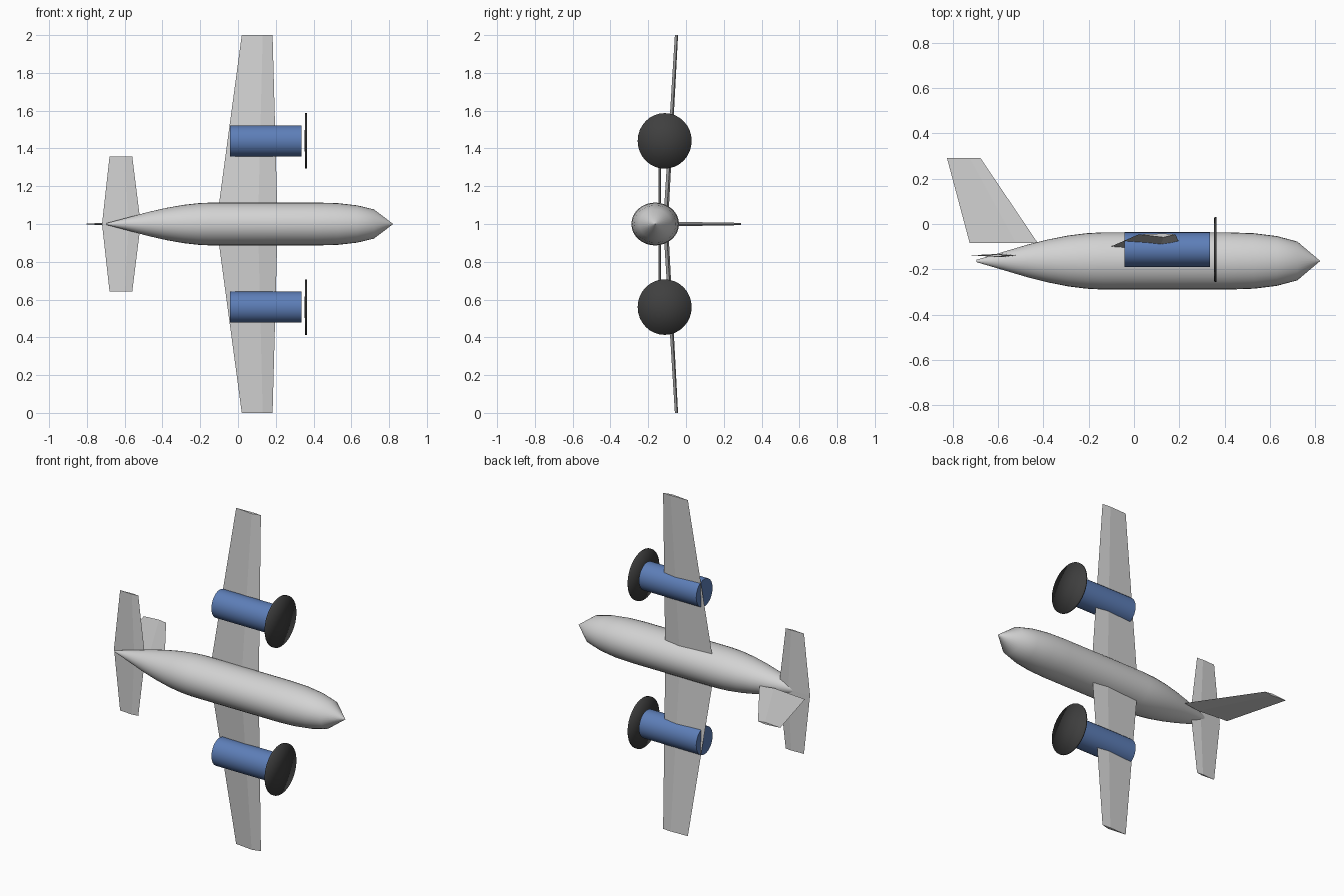
import bpy, bmesh, math
from mathutils import Matrix, Vector

cube = bpy.data.objects.get("Cube")
if cube:
    bpy.data.objects.remove(cube)


def material(name, rgb):
    m = bpy.data.materials.new(name)
    m.use_nodes = True
    colour = (*rgb, 1)
    m.diffuse_color = colour
    m.node_tree.nodes["Principled BSDF"].inputs["Base Color"].default_value = colour
    return m


light_grey = material("light_grey", (0.65, 0.65, 0.65))
blue = material("blue", (0.11, 0.21, 0.48))
dark_grey = material("dark_grey", (0.05, 0.05, 0.05))


def finish(name, bm, mat, angle=None):
    bmesh.ops.recalc_face_normals(bm, faces=bm.faces)
    mesh = bpy.data.meshes.new(name)
    bm.to_mesh(mesh)
    bm.free()
    mesh.materials.append(mat)
    ob = bpy.data.objects.new(name, mesh)
    bpy.context.collection.objects.link(ob)
    if angle:
        bpy.ops.object.select_all(action="DESELECT")
        bpy.context.view_layer.objects.active = ob
        ob.select_set(True)
        bpy.ops.object.shade_smooth_by_angle(angle=math.radians(angle))
    return ob


def loft(rings):
    """Join equal rings of points into a closed skin."""
    bm = bmesh.new()
    rows = [[bm.verts.new(p) for p in ring] for ring in rings]
    n = len(rows[0])
    for a, b in zip(rows, rows[1:]):
        for i in range(n):
            j = (i + 1) % n
            bm.faces.new((a[i], a[j], b[j], b[i]))
    bm.faces.new(rows[0])
    bm.faces.new(rows[-1])
    return bm


def tube(name, mat, centre, profile, ry, rz, angle, sides=32):
    """Round body along x; profile is (x, radius factor)."""
    y, z = centre
    rings = []
    for x, r in profile:
        turn = [math.tau * i / sides for i in range(sides)]
        rings.append([(x, y + r * ry * math.cos(a), z + r * rz * math.sin(a)) for a in turn])
    return finish(name, loft(rings), mat, angle)


def section(te, le, height, up, down, span):
    """Thin four-sided airfoil: trailing edge, upper ridge, leading edge, lower ridge."""
    ridge = le + (te - le) * 0.32
    return [(te, height, span), (ridge, height + up, span),
            (le, height, span), (ridge, height - down, span)]


# Fuselage
tube("fuselage", light_grey, (-0.163, 1),
     [(-0.695, 0.04), (-0.58, 0.31), (-0.47, 0.57), (-0.38, 0.75), (-0.29, 0.89),
      (-0.21, 0.97), (-0.14, 1), (0.42, 1), (0.53, 0.97), (0.63, 0.87),
      (0.72, 0.68), (0.82, 0.01)], 0.126, 0.1135, 30)

# Paired parts, one per side
for side, s in (("left", -1), ("right", 1)):
    # Main wing, rising slightly towards the tip
    finish(side + "_wing", loft([
        section(-0.115, 0.21, -0.105, 0.010, 0.016, 1),
        section(0.02, 0.183, -0.046, 0.004, 0.013, 1 + s)]), light_grey)

    # Tailplane
    finish(side + "_tailplane", loft([
        section(-0.72, -0.515, -0.138, 0.007, 0.009, 1),
        section(-0.68, -0.56, -0.138, 0.004, 0.006, 1 + s * 0.358)]), light_grey)

    # Engine nacelle and the propeller disc in front of it
    z = 1 + s * 0.44
    tube(side + "_nacelle", blue, (-0.113, z), [(-0.042, 1), (0.335, 1)], 0.077, 0.082, 40)
    tube(side + "_propeller_disc", dark_grey, (-0.113, z),
         [(0.353, 0.01), (0.354, 1), (0.364, 1), (0.365, 0.01)], 0.143, 0.147, 120)

# Fin: an upright airfoil, its thickness turned across the span
fin = loft([section(-0.725, -0.425, 0, 0.012, 0.012, -0.083),
            section(-0.825, -0.678, 0, 0.006, 0.006, 0.292)])
for v in fin.verts:
    v.co = Vector((v.co.x, v.co.z, 1 + v.co.y))
finish("fin", fin, light_grey)
